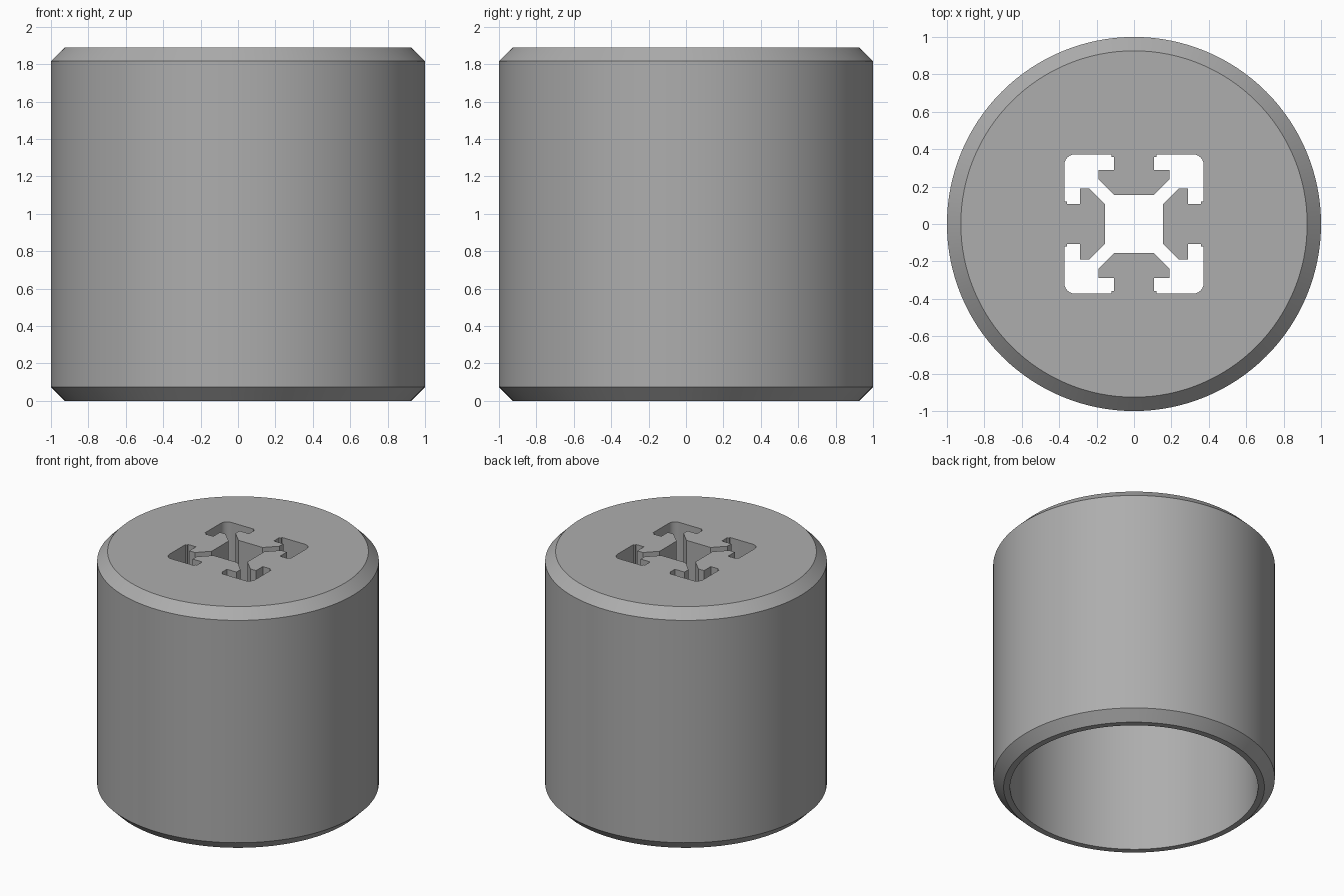
import bpy, bmesh, math
from mathutils import Matrix, Vector

if "Cube" in bpy.data.objects:
    bpy.data.objects.remove(bpy.data.objects["Cube"], do_unlink=True)

HEIGHT, CHAMFER = 1.89, 0.074
INNER, CEILING = 0.88, 1.37
SEGMENTS = 128

grey = bpy.data.materials.new("mid_grey")
grey.use_nodes = True
color = (0.42, 0.42, 0.42, 1)
grey.diffuse_color = color
grey.node_tree.nodes["Principled BSDF"].inputs["Base Color"].default_value = color


def make_object(name, bm):
    bmesh.ops.recalc_face_normals(bm, faces=bm.faces)
    mesh = bpy.data.meshes.new(name)
    bm.to_mesh(mesh)
    bm.free()
    mesh.materials.append(grey)
    obj = bpy.data.objects.new(name, mesh)
    bpy.context.collection.objects.link(obj)
    return obj


# Chamfered cup, open at the bottom: stacked rings, closed by the top and ceiling
def make_cup():
    rings = [(INNER, CEILING), (INNER, 0), (1 - CHAMFER, 0), (1, CHAMFER),
             (1, HEIGHT - CHAMFER), (1 - CHAMFER, HEIGHT)]
    bm = bmesh.new()
    loops = []
    for radius, z in rings:
        angles = [math.tau * i / SEGMENTS for i in range(SEGMENTS)]
        loops.append([bm.verts.new((radius * math.cos(a), radius * math.sin(a), z))
                      for a in angles])
    for low, high in zip(loops, loops[1:]):
        for i in range(SEGMENTS):
            j = (i + 1) % SEGMENTS
            bm.faces.new((low[i], low[j], high[j], high[i]))
    bm.faces.new(loops[0])
    bm.faces.new(loops[-1])
    return make_object("round_foot", bm)


# Slotted-rail socket: half a corner outline, mirrored on the diagonal, turned four times
def make_socket_cutter():
    half = [(0.105, 0.155), (0.19, 0.24), (0.19, 0.29), (0.107, 0.29),
            (0.107, 0.357), (0.121, 0.357), (0.121, 0.372)]
    arc = [(0.317 + 0.055 * math.sin(a), 0.317 + 0.055 * math.cos(a))
           for a in (math.pi / 2 * i / 6 for i in range(7))]
    corner = half + arc + [(y, x) for x, y in reversed(half)]
    bm = bmesh.new()
    verts = []
    for turn in range(4):
        spin = Matrix.Rotation(-turn * math.pi / 2, 3, "Z")
        verts += [bm.verts.new(spin @ Vector((x, y, CEILING - 0.1))) for x, y in corner]
    base = bm.faces.new(verts)
    top = bmesh.ops.extrude_face_region(bm, geom=[base])["geom"]
    bmesh.ops.translate(bm, vec=(0, 0, HEIGHT - CEILING + 0.2),
                        verts=[v for v in top if isinstance(v, bmesh.types.BMVert)])
    return make_object("socket_cutter", bm)


foot = make_cup()
cutter = make_socket_cutter()
cut = foot.modifiers.new("rail_socket", "BOOLEAN")
cut.operation = "DIFFERENCE"
cut.solver = "EXACT"
cut.object = cutter

# Apply the cut, drop the helper and smooth the round walls
bpy.ops.object.select_all(action="DESELECT")
foot.select_set(True)
bpy.context.view_layer.objects.active = foot
bpy.ops.object.modifier_apply(modifier=cut.name)
bpy.data.objects.remove(cutter, do_unlink=True)
bpy.ops.object.shade_smooth_by_angle(angle=math.radians(25))
